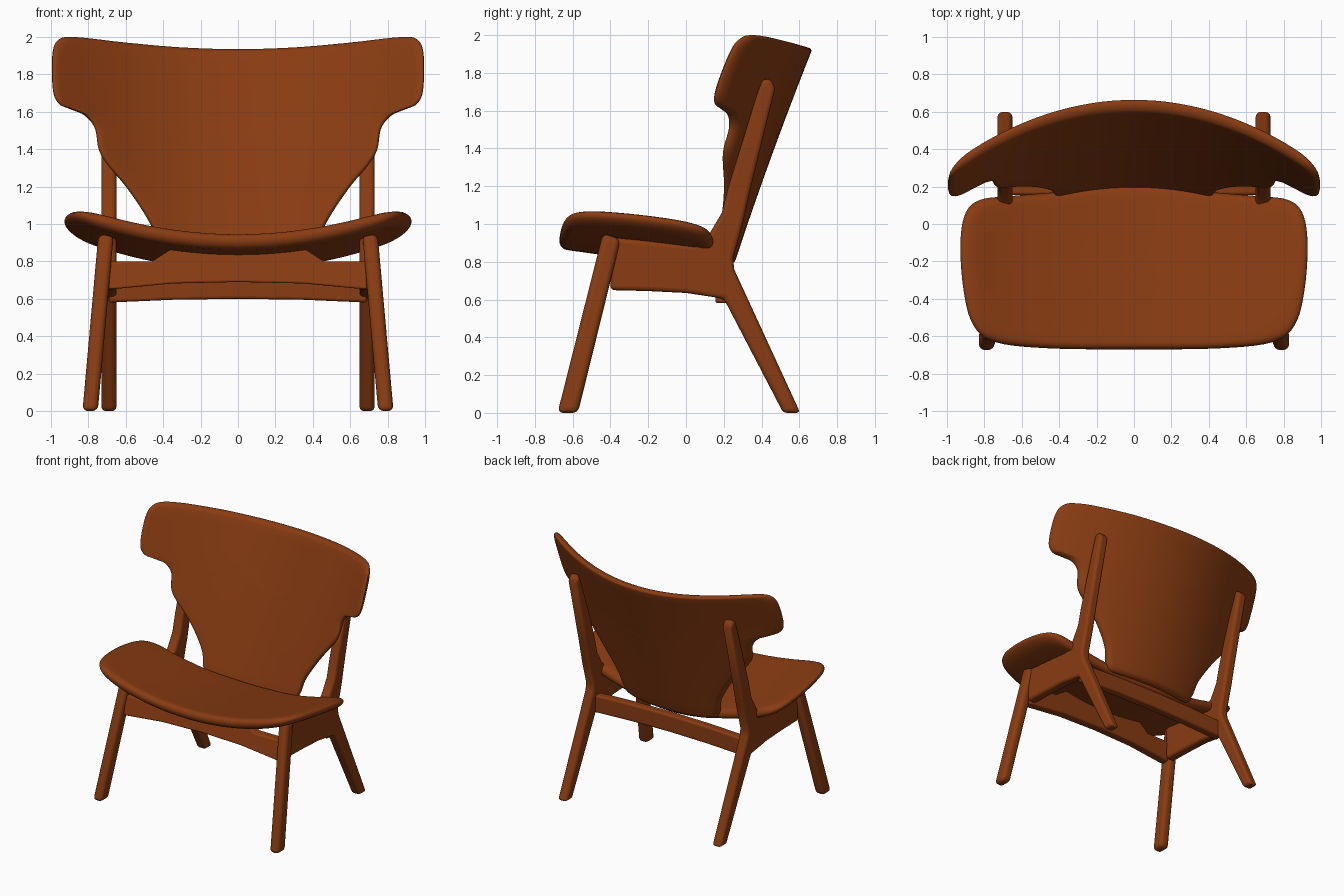
import bpy
import bmesh
import math
from mathutils import Vector

cube = bpy.data.objects.get("Cube")
if cube:
    bpy.data.objects.remove(cube, do_unlink=True)

wood = bpy.data.materials.new("reddish_brown_wood")
wood.use_nodes = True
COLOUR = (0.25, 0.045, 0.006, 1)
wood.diffuse_color = COLOUR
bsdf = next(n for n in wood.node_tree.nodes if n.type == 'BSDF_PRINCIPLED')
bsdf.inputs["Base Color"].default_value = COLOUR


def finish(name, bm, bevel=0):
    bmesh.ops.recalc_face_normals(bm, faces=bm.faces)
    mesh = bpy.data.meshes.new(name)
    bm.to_mesh(mesh)
    bm.free()
    obj = bpy.data.objects.new(name, mesh)
    bpy.context.collection.objects.link(obj)
    mesh.materials.append(wood)
    if bevel:
        mod = obj.modifiers.new("rounding", 'BEVEL')
        mod.width = bevel
        mod.segments = 4
        mod.limit_method = 'ANGLE'
        mod.angle_limit = math.radians(40)
    bpy.ops.object.select_all(action='DESELECT')
    obj.select_set(True)
    bpy.context.view_layer.objects.active = obj
    bpy.ops.object.shade_smooth_by_angle(angle=math.radians(40))
    return obj


def mirrored(half):
    """Close a half outline whose first and last points lie on the centre line."""
    return half + [(-a, b) for a, b in reversed(half[1:-1])]


def smooth_loop(points, steps=5):
    """Closed Catmull-Rom curve through the points."""
    pts = [Vector(p) for p in points]
    n = len(pts)
    loop = []
    for i in range(n):
        p, q, r, s = (pts[(i + k) % n] for k in (-1, 0, 1, 2))
        for j in range(steps):
            t = j / steps
            loop.append(0.5 * (2 * q + (r - p) * t + (2 * p - 5 * q + 4 * r - s) * t ** 2
                               + (3 * q - p - 3 * r + s) * t ** 3))
    return loop


def shell(name, outline, centre, place, half, rim):
    """Bent plywood panel made of concentric rings with a rounded rim."""
    loop = smooth_loop(outline)
    centre = Vector(centre)
    inner = [(k * (1 - rim) / 9, 1) for k in range(1, 9)]
    edge = [(1 - rim * (1 - math.sin(a)), math.cos(a))
            for a in (k * math.pi / 10 for k in range(6))]
    front = inner + edge
    rings = front + [(s, -d) for s, d in reversed(front[:-1])]
    bm = bmesh.new()
    rows = [[bm.verts.new(place(*(centre + (p - centre) * s), d * half)) for p in loop]
            for s, d in rings]
    n = len(loop)
    for a, b in zip(rows, rows[1:]):
        for i in range(n):
            j = (i + 1) % n
            bm.faces.new((a[i], a[j], b[j], b[i]))
    for row, d in ((rows[0], half), (rows[-1], -half)):
        hub = bm.verts.new(place(*centre, d))
        for i in range(n):
            bm.faces.new((hub, row[i], row[(i + 1) % n]))
    return finish(name, bm)


def prism(name, outline, place, half, bevel):
    """Solid bar cut from a flat outline."""
    bm = bmesh.new()
    a, b = ([bm.verts.new(place(u, v, d)) for u, v in outline] for d in (-half, half))
    bm.faces.new(a)
    bm.faces.new(b)
    for i in range(len(a)):
        j = (i + 1) % len(a)
        bm.faces.new((a[i], a[j], b[j], b[i]))
    return finish(name, bm, bevel)


# Seat: wide dished panel, curving up at the sides and falling to the rear
seat = [(0, -.67), (.45, -.665), (.74, -.632), (.86, -.54), (.912, -.35), (.928, -.1),
        (.9, .06), (.82, .13), (.65, .15), (.4, .172), (.2, .2), (0, .208)]
shell("seat", mirrored(seat), (0, -.24),
      lambda x, y, d: (x, y, .885 + .21 * x * x - .14 * (y + .5) + d), .041, .09)

# Backrest: curved panel with wings at the top and a narrow waist
back = [(0, 1.935), (.3, 1.944), (.6, 1.97), (.88, 2.0), (.965, 1.98), (.993, 1.9),
        (.99, 1.72), (.96, 1.645), (.9, 1.615), (.82, 1.58), (.765, 1.51), (.745, 1.4),
        (.7, 1.32), (.6, 1.2), (.51, 1.07), (.45, .96), (.42, .85), (.35, .79), (0, .78)]
shell("backrest", mirrored(back), (0, 1.44),
      lambda x, z, d: (x, .225 + .33 * (z - .8) + .03 * (z - .8) ** 2 - .39 * x * x + d, z),
      .034, .05)

# Side frames: rail, rear leg and upright in one piece, plus a splayed front leg
frame = [(-.40, .65), (-.2, .645), (0, .635), (.2, .605), (.515, 0), (.605, 0),
         (.255, .76), (.25, .82), (.3, 1.0), (.345, 1.2), (.472, 1.72), (.45, 1.767),
         (.405, 1.767), (.38, 1.7), (.225, 1.2), (.19, 1.06), (.125, .95), (.04, .885),
         (-.2, .91), (-.40, .93)]
front_leg = [(-.68, 0), (-.572, 0), (-.345, .92), (-.44, .95)]
for side, s in (("left", 1), ("right", -1)):
    prism(side + "_side_frame", frame,
          lambda y, z, d: (s * (.69 + d), y, z), .04, .03)
    prism(side + "_front_leg", front_leg,
          lambda y, z, d: (s * (.705 + .09 * (.95 - z) + d), y, z), .041, .03)

# Cross rails between the side frames
front_rail = [(0, .69), (.35, .682), (.69, .65), (.69, .8), (.46, .8), (.36, .865),
              (0, .85)]
prism("front_rail", mirrored(front_rail),
      lambda x, z, d: (x, -.45 + .25 * (z - .65) + d, z), .035, .012)
rear_rail = [(0, .6), (.35, .595), (.69, .58), (.69, .72), (.35, .735), (0, .74)]
prism("rear_rail", mirrored(rear_rail),
      lambda x, z, d: (x, .19 + d, z), .035, .015)
